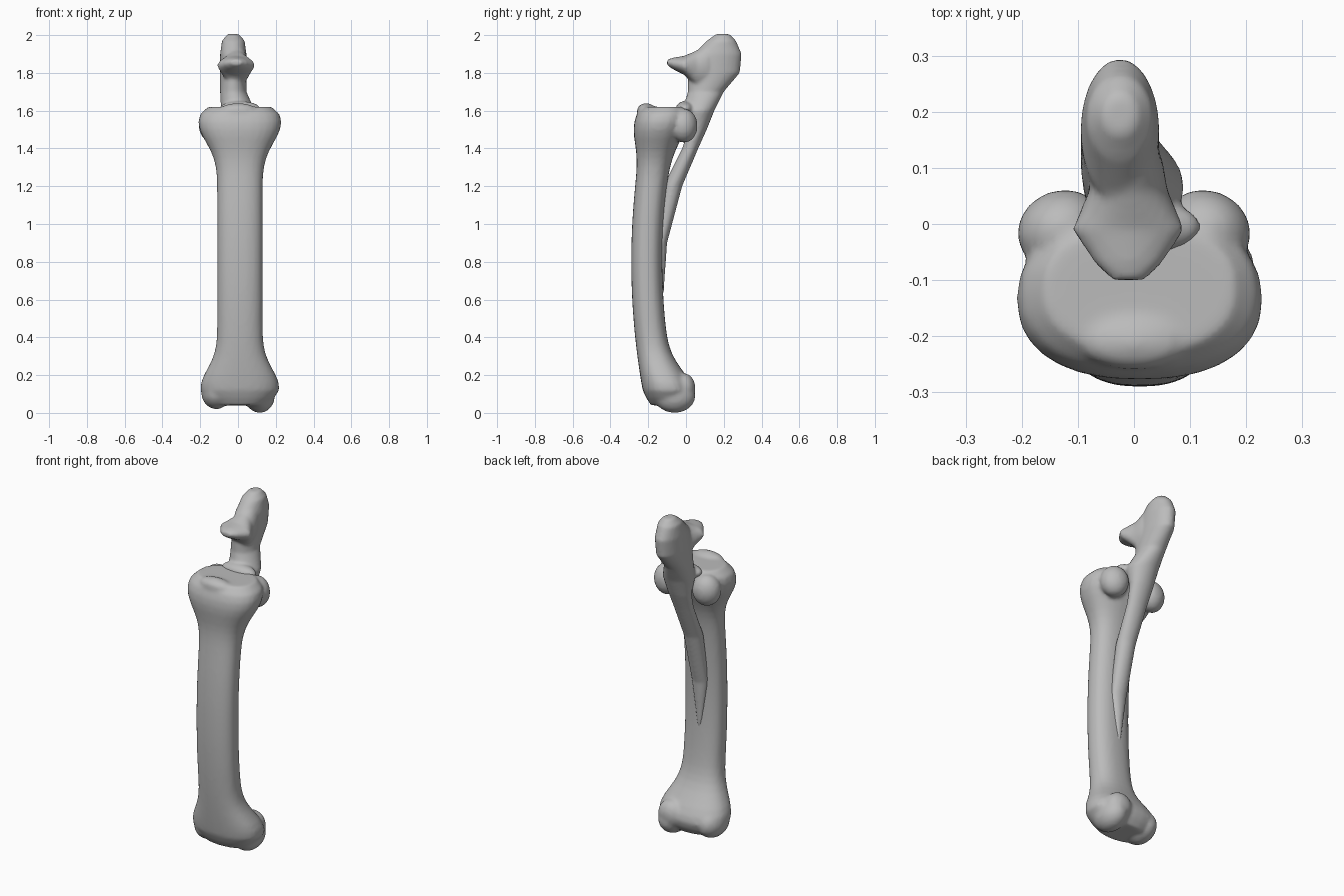
import bpy, bmesh, math
from mathutils import Matrix

cube = bpy.data.objects.get("Cube")
if cube:
    bpy.data.objects.remove(cube, do_unlink=True)

colour = (0.5, 0.5, 0.5, 1)
bone = bpy.data.materials.new("bone grey")
bone.use_nodes = True
bone.diffuse_color = colour
bone.node_tree.nodes["Principled BSDF"].inputs["Base Color"].default_value = colour


def swell(position, centre, spread):
    """Smooth bulge that is one at its centre and fades to nothing."""
    return math.exp(-((position - centre) / spread) ** 2)


def rounded_ring(centre_a, half_a, centre_b, half_b, power=1, count=28):
    """Points of a superellipse around the given centre."""
    points = []
    for step in range(count):
        angle = math.tau * step / count
        cosine, sine = math.cos(angle), math.sin(angle)
        points.append((
            centre_a + half_a * math.copysign(abs(cosine) ** power, cosine),
            centre_b + half_b * math.copysign(abs(sine) ** power, sine),
        ))
    return points


def skin(bm, rings):
    """Close a stack of point rings into a capped tube."""
    rows = [[bm.verts.new(point) for point in ring] for ring in rings]
    for lower, upper in zip(rows, rows[1:]):
        for index in range(len(lower)):
            previous = index - 1
            bm.faces.new((lower[previous], lower[index], upper[index], upper[previous]))
    bm.faces.new(rows[0])
    bm.faces.new(rows[-1])


def lump(bm, centre, size, turn=0):
    """Add an ellipsoid swelling, turned about the vertical."""
    matrix = Matrix.Translation(centre) @ Matrix.Rotation(turn, 4, "Z") @ Matrix.Diagonal((*size, 1))
    bmesh.ops.create_uvsphere(bm, u_segments=24, v_segments=16, radius=1, matrix=matrix)


def finish(bm, name, voxel, passes):
    """Fuse the overlapping forms into one softly blended bone."""
    bmesh.ops.recalc_face_normals(bm, faces=bm.faces)
    mesh = bpy.data.meshes.new(name)
    bm.to_mesh(mesh)
    bm.free()
    mesh.materials.append(bone)
    part = bpy.data.objects.new(name, mesh)
    bpy.context.collection.objects.link(part)
    fuse = part.modifiers.new("fuse", "REMESH")
    fuse.mode = "VOXEL"
    fuse.voxel_size = voxel
    fuse.use_smooth_shade = True
    soften = part.modifiers.new("soften", "SMOOTH")
    soften.factor = 0.5
    soften.iterations = passes


def shaft_ring(height):
    """Bowed shaft section that flares at both ends and rounds off at its rims."""
    foot = swell(height, 0.13, 0.14)
    head = swell(height, 1.54, 0.15)
    rim = 1 - 0.25 * swell(height, 0.04, 0.04) - 0.15 * swell(height, 1.63, 0.03)
    bow = (height - 0.8) ** 2
    front = -0.29 + 0.13 * bow - 0.055 * head
    back = -0.125 + 0.15 * bow + 0.09 * foot + 0.05 * head
    width = 0.12 + 0.09 * foot + 0.1 * head
    outline = rounded_ring(0.01, width * rim, (front + back) / 2, (back - front) / 2 * rim, 0.85)
    return [(x, y, height) for x, y in outline]


# Main shaft
bm = bmesh.new()
rings = 40
bottom, top = 0.04, 1.62
skin(bm, [shaft_ring(bottom + (top - bottom) * step / rings) for step in range(rings + 1)])

# Raised front lip of the upper end
lump(bm, (0, -0.21, 1.6), (0.1, 0.05, 0.04))

# Rear knobs above and knuckles below, one pair on each side
for side in (-1, 1):
    lump(bm, (side * 0.13, -0.01, 1.52), (0.08, 0.07, 0.09), side * -0.4)
    lump(bm, (side * 0.115, -0.075 + side * 0.015, 0.1 - side * 0.01), (0.08, 0.11, 0.09))
lump(bm, (0.1, -0.01, 0.13), (0.08, 0.06, 0.08))
finish(bm, "main_shaft", 0.011, 6)

# Rear strut rising into the elbow blade: height, front, back, half width
bm = bmesh.new()
strut = [
    (0.6, -0.15, -0.12, 0.01),
    (0.9, -0.17, -0.1, 0.05),
    (1.2, -0.12, -0.02, 0.055),
    (1.4, -0.02, 0.065, 0.06),
    (1.5, 0.01, 0.11, 0.07),
    (1.6, -0.02, 0.15, 0.09),
    (1.7, 0.01, 0.2, 0.07),
    (1.8, 0.01, 0.285, 0.07),
    (1.9, 0.04, 0.295, 0.07),
    (1.97, 0.11, 0.265, 0.06),
    (2.006, 0.16, 0.23, 0.03),
]
blade_rings = []
for height, front, back, width in strut:
    lean = -0.025 if height > top else 0
    outline = rounded_ring(lean, width, (front + back) / 2, (back - front) / 2)
    blade_rings.append([(x, y, height) for x, y in outline])
skin(bm, blade_rings)

# Forward beak over the notch: depth, half width, underside, ridge
beak = [
    (-0.1, 0.03, 1.84, 1.87),
    (-0.07, 0.06, 1.82, 1.88),
    (-0.01, 0.1, 1.79, 1.89),
    (0.06, 0.07, 1.72, 1.92),
    (0.12, 0.06, 1.72, 1.96),
]
beak_rings = []
for depth, width, underside, ridge in beak:
    outline = rounded_ring(-0.01, width, (underside + ridge) / 2, (ridge - underside) / 2)
    beak_rings.append([(x, depth, z) for x, z in outline])
skin(bm, beak_rings)

# Lower lip of the notch, seated on the shaft head
lump(bm, (0.01, -0.005, 1.61), (0.11, 0.05, 0.04))
finish(bm, "elbow_strut", 0.009, 5)
